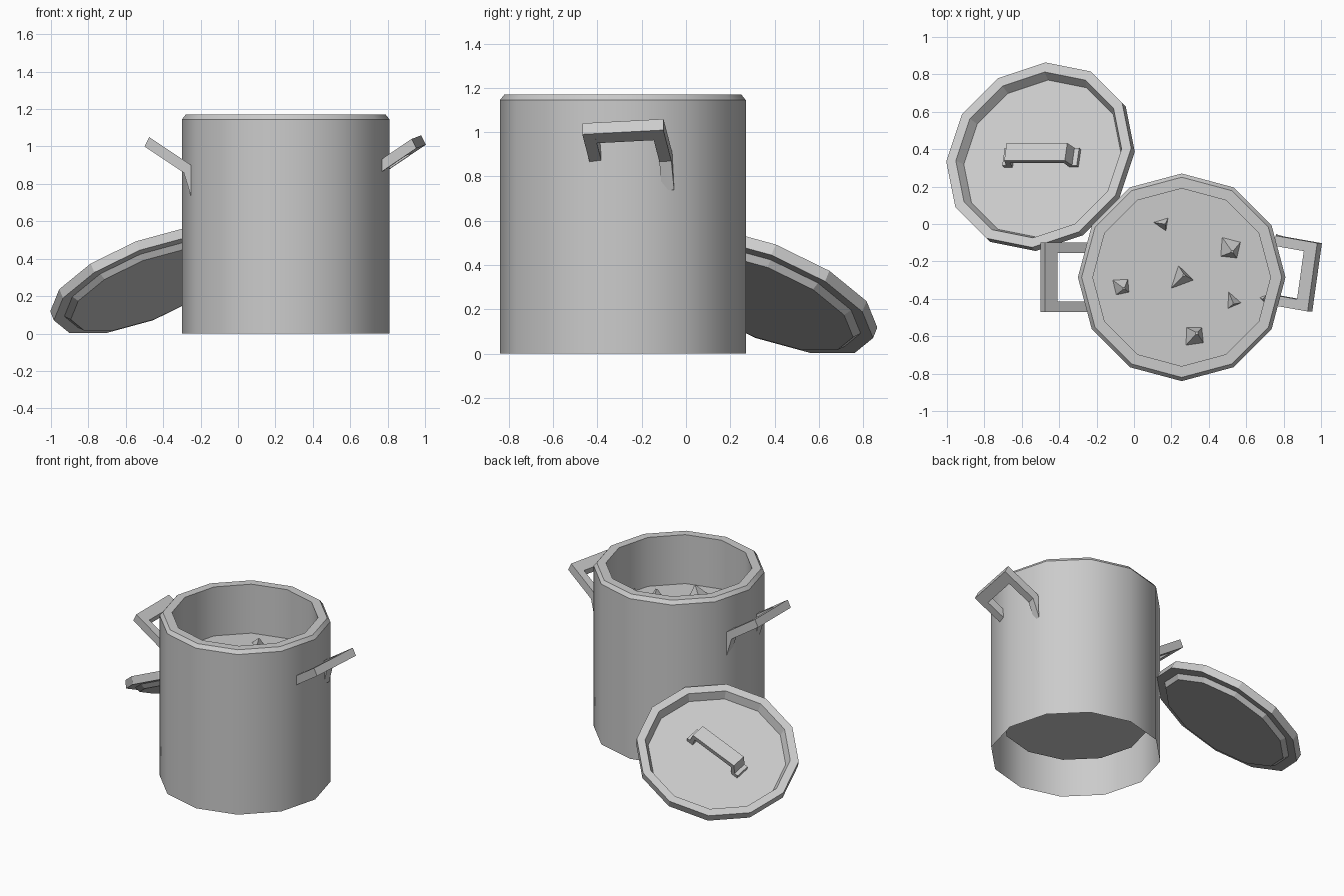
import bpy, bmesh, math, random
from mathutils import Matrix, Vector

if "Cube" in bpy.data.objects:
    bpy.data.objects.remove(bpy.data.objects["Cube"])

random.seed(4)
PX, PY = 0.255, -0.285          # pot centre
RAD = math.radians


def finish(bm, name, mat=Matrix(), smooth=False, recalc=True):
    if recalc:
        bmesh.ops.recalc_face_normals(bm, faces=bm.faces)
    me = bpy.data.meshes.new(name)
    bm.to_mesh(me)
    bm.free()
    if smooth:
        me.polygons.foreach_set("use_smooth", [True] * len(me.polygons))
        me.set_sharp_from_angle(angle=RAD(35))
    ob = bpy.data.objects.new(name, me)
    ob.matrix_world = mat
    bpy.context.collection.objects.link(ob)
    return ob


def lathe(name, profile, mat, offset=0.0, smooth=False, n=12):
    """Revolve an (r, z) profile into an n-sided shell; r = 0 closes with an n-gon."""
    bm = bmesh.new()
    rings = []
    for r, z in profile:
        rings.append([bm.verts.new((r * math.cos(offset + 2 * math.pi * i / n),
                                    r * math.sin(offset + 2 * math.pi * i / n), z))
                      for i in range(n)] if r > 0 else None)
    for a, b in zip(rings, rings[1:]):
        if a is None:
            bm.faces.new(b[::-1])
        elif b is None:
            bm.faces.new(a)
        else:
            for i in range(n):
                j = (i + 1) % n
                bm.faces.new((a[i], a[j], b[j], b[i]))
    return finish(bm, name, mat, smooth, recalc=False)


def prism(bm, outline, y0, y1):
    """Extrude an (x, z) outline from y0 to y1."""
    a = [bm.verts.new((x, y0, z)) for x, z in outline]
    b = [bm.verts.new((x, y1, z)) for x, z in outline]
    bm.faces.new(a)
    bm.faces.new(b[::-1])
    for i in range(len(a)):
        j = (i + 1) % len(a)
        bm.faces.new((a[i], b[i], b[j], a[j]))


# Pot: open underside, chamfered rim, inner wall and raised floor
pot_mat = Matrix.Translation((PX, PY, 0))
lathe("pot", [(0.555, 0), (0.555, 1.145), (0.535, 1.17), (0.475, 1.17),
              (0.475, 0.23), (0, 0.23)], pot_mat, smooth=True)

# Soup surface
lathe("soup", [(0.476, 0.82), (0, 0.82)], pot_mat)

# Food chunks poking out of the soup: x, y, size
for k, (x, y, s) in enumerate([(0.16, 0.0, 0.05), (0.52, -0.14, 0.075), (0.26, -0.28, 0.08),
                               (-0.06, -0.34, 0.06), (0.53, -0.42, 0.055),
                               (0.33, -0.59, 0.07), (0.69, -0.40, 0.025)]):
    bm = bmesh.new()
    bmesh.ops.create_cone(bm, cap_ends=True, segments=3 + k % 2, radius1=s,
                          radius2=s * 0.12, depth=s * 1.2)
    finish(bm, "food_chunk", Matrix.Translation((x, y, 0.82 + s * 0.4))
           @ Matrix.Rotation(random.uniform(0, 6), 4, 'Z') @ Matrix.Rotation(0.2, 4, 'X'))


# Side handles: sloped legs with feet along the wall, joined by an outer bar
def pot_handle(name, mat):
    bm = bmesh.new()
    leg = [(0.09, 0.04), (0.115, -0.01), (-0.095, -0.15), (-0.135, -0.28), (-0.135, -0.11)]
    bar = [(0.09, 0.04), (0.115, -0.01), (0.05, -0.053), (0.025, -0.003)]
    for s in (-1, 1):
        prism(bm, leg, s * 0.13, s * 0.185)
    prism(bm, bar, -0.13, 0.13)
    finish(bm, name, pot_mat @ mat)


pot_handle("left_handle", Matrix.Rotation(math.pi, 4, 'Z') @ Matrix.Translation((0.64, 0, 1.01)))
pot_handle("right_handle", Matrix.Translation((0.61, 0.015, 1.01))
           @ Matrix.Rotation(RAD(-8), 4, 'Z') @ Matrix.Rotation(RAD(3), 4, 'X'))

# Lid leaning against the pot: flange, recessed top, lip below
lid_mat = (Matrix.Translation((-0.49, 0.35, 0.258)) @ Matrix.Rotation(RAD(-45), 4, 'Z')
           @ Matrix.Rotation(RAD(-30), 4, 'Y'))
lathe("lid", [(0, -0.03), (0.445, -0.03), (0.47, 0), (0.53, 0), (0.53, 0.055),
              (0.475, 0.055), (0.45, 0.0), (0, 0.0)], lid_mat, offset=RAD(15))

# Lid handle: bent strap with two feet
bm = bmesh.new()
half = [(0.155, 0.065), (0.165, 0.0), (0.215, 0.0), (0.215, 0.025), (0.19, 0.03), (0.175, 0.1)]
outline = half + [(-x, z) for x, z in reversed(half)]
prism(bm, outline, -0.05, 0.05)
finish(bm, "lid_handle", lid_mat @ Matrix.Rotation(RAD(41), 4, 'Z'))
